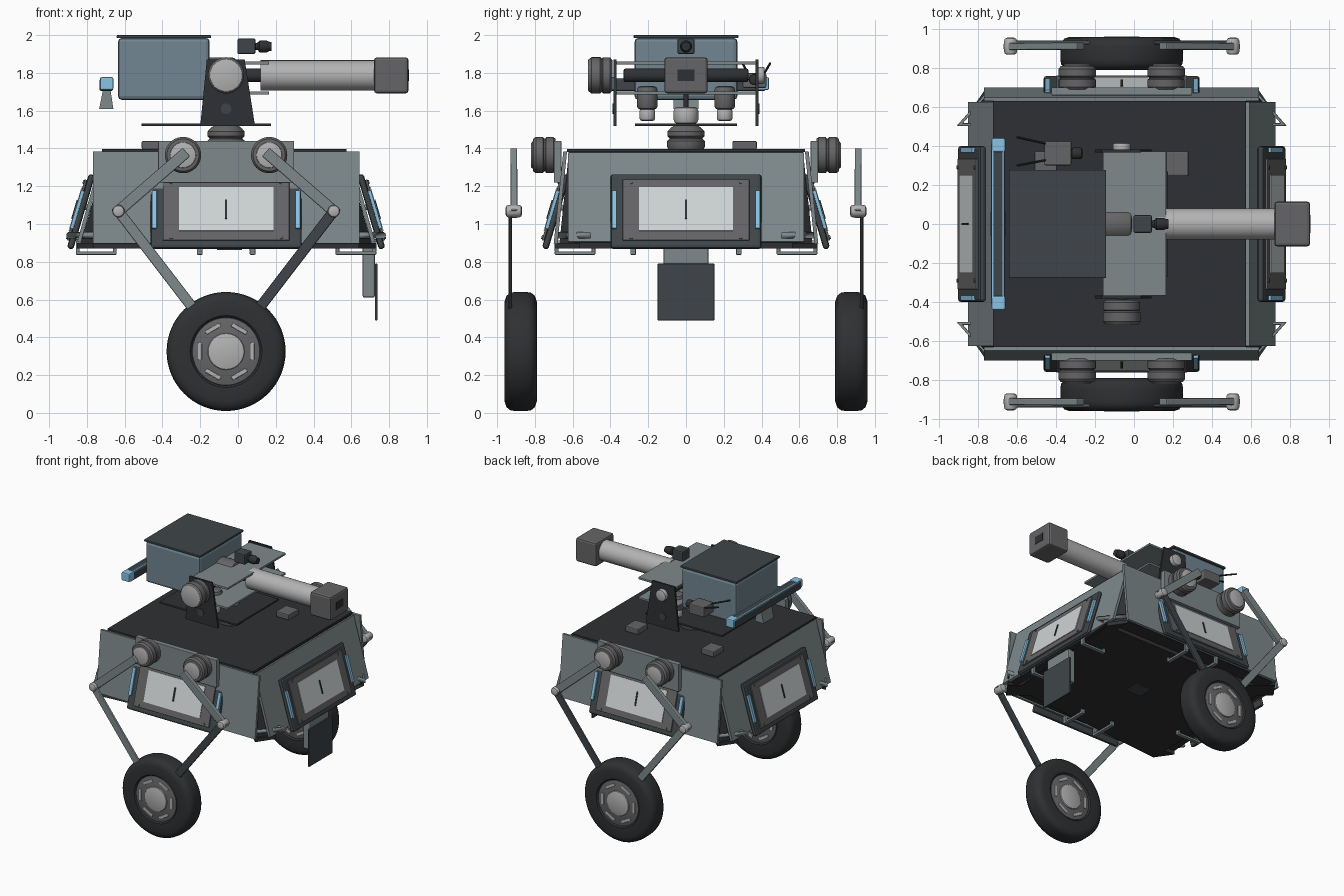
import bpy, bmesh, math
from mathutils import Vector, Matrix

if "Cube" in bpy.data.objects:
    bpy.data.objects.remove(bpy.data.objects["Cube"])

CX = -0.063          # hull, wheel and turret axis in x
V = Vector


def mat(name, c):
    m = bpy.data.materials.new(name)
    m.diffuse_color = (*c, 1)
    m.use_nodes = True
    m.node_tree.nodes["Principled BSDF"].inputs["Base Color"].default_value = m.diffuse_color
    return m


BODY = mat("body_grey", (0.21, 0.25, 0.26))
DARK = mat("dark", (0.028, 0.03, 0.033))
SLATE = mat("slate", (0.05, 0.06, 0.067))
METAL = mat("metal", (0.13, 0.13, 0.135))
LIGHT = mat("light_metal", (0.45, 0.45, 0.45))
GLASS = mat("panel_white", (0.62, 0.66, 0.66))
BLUE = mat("blue_trim", (0.25, 0.55, 0.78))
CRATE = mat("blue_grey", (0.17, 0.24, 0.29))


def finish(name, bm, m, bevel=0.0, smooth=True):
    bmesh.ops.recalc_face_normals(bm, faces=bm.faces)
    me = bpy.data.meshes.new(name)
    bm.to_mesh(me)
    bm.free()
    ob = bpy.data.objects.new(name, me)
    bpy.context.collection.objects.link(ob)
    me.materials.append(m)
    if bevel:
        b = ob.modifiers.new("bevel", "BEVEL")
        b.width, b.segments, b.limit_method = bevel, 2, "ANGLE"
    if smooth:
        bpy.context.view_layer.objects.active = ob
        ob.select_set(True)
        bpy.ops.object.shade_smooth_by_angle(angle=math.radians(35))
        ob.select_set(False)
    return ob


def box(name, lo, hi, m, bevel=0.0, mtx=None):
    lo, hi = V(lo), V(hi)
    bm = bmesh.new()
    t = Matrix.Translation((lo + hi) / 2) @ Matrix.Diagonal((*(hi - lo), 1))
    bmesh.ops.create_cube(bm, size=1, matrix=(mtx or Matrix()) @ t)
    return finish(name, bm, m, bevel, False)


def lathe(name, prof, origin, axis, m, n=40):
    """Spin (radius, height) points about an axis through origin; ends capped."""
    bm = bmesh.new()
    r = Matrix.Translation(origin) @ V(axis).to_track_quat("Z", "Y").to_matrix().to_4x4()
    rings = [[bm.verts.new(r @ V((p * math.cos(2 * math.pi * i / n), p * math.sin(2 * math.pi * i / n), h)))
              for i in range(n)] for p, h in prof]
    for a, b in zip(rings, rings[1:]):
        for i in range(n):
            bm.faces.new((a[i], a[(i + 1) % n], b[(i + 1) % n], b[i]))
    bm.faces.new(rings[0])
    bm.faces.new(rings[-1])
    return finish(name, bm, m)


def cyl(name, p0, p1, r, m, ch=0.0, n=32):
    d = V(p1) - V(p0)
    L = d.length
    prof = [(r, 0), (r, L)]
    if ch:
        prof = [(r - ch, 0), (r - ch * .3, ch * .3), (r, ch), (r, L - ch), (r - ch * .3, L - ch * .3), (r - ch, L)]
    return lathe(name, prof, p0, d, m, n)


def beam(name, p0, p1, w, t, m):
    """Flat bar between two points in an xz plane; t is its depth in y."""
    p0, p1 = V(p0), V(p1)
    d = (p1 - p0).normalized()
    y = V((0, 1, 0))
    mt = Matrix((d, y, d.cross(y))).transposed().to_4x4()
    mt.translation = p0
    return box(name, (-w * .4, -t / 2, -w / 2), ((p1 - p0).length + w * .4, t / 2, w / 2), m, 0.006, mt)


def side_frame(a, dist, z, tilt):
    """Local frame on a hull side: x along it, y up the slope, z outwards."""
    n, up = V((round(math.cos(a)), round(math.sin(a)), 0)), V((0, 0, 1))
    u = V((-n.y, n.x, 0))
    s, c = math.sin(tilt), math.cos(tilt)
    mt = Matrix((u, up * c - n * s, n * c + up * s)).transposed().to_4x4()
    mt.translation = V((CX, 0, z)) + n * dist
    return mt


def prism(name, outline, z0, z1, m):
    bm = bmesh.new()
    f = bm.faces.new([bm.verts.new((x, y, z0)) for x, y in outline])
    g = bmesh.ops.extrude_face_region(bm, geom=[f])["geom"]
    bmesh.ops.translate(bm, vec=(0, 0, z1 - z0), verts=[e for e in g if isinstance(e, bmesh.types.BMVert)])
    return finish(name, bm, m, 0, False)


# Hull core: octagonal floor rising to a rectangular roof
def octagon(x1, x2, y1, y2):
    q = [(x1, y2), (x2, y1)]
    pts = q + [(-x, y) for x, y in reversed(q)] + [(-x, -y) for x, y in q] + [(x, -y) for x, y in reversed(q)]
    return [(CX + x, y) for x, y in pts]


bm = bmesh.new()
for x, y in octagon(0.69, 0.77, 0.56, 0.67):
    bm.verts.new((x, y, 0.90))
for sx in (-1, 1):
    for sy in (-1, 1):
        bm.verts.new((CX + sx * 0.63, sy * 0.62, 1.38))
bmesh.ops.convex_hull(bm, input=bm.verts)
finish("hull_core", bm, DARK, 0, False)
prism("floor_plate", octagon(0.70, 0.79, 0.56, 0.69), 0.87, 0.90, DARK)
box("deck_plate", (-0.72, -0.63, 1.38), (0.575, 0.63, 1.397), DARK)
box("floor_hatch", (-0.11, -0.06, 0.862), (0.02, 0.06, 0.87), SLATE)

# Four sides: sloped wall, display panel and step brackets
for i in range(4):
    a = i * math.pi / 2
    end = i % 2 == 0
    w = 0.625 if end else 0.705
    top, bot = (0.645, 0.78) if end else (0.64, 0.69)
    mt = side_frame(a, (top + bot) / 2, 1.14, math.atan((bot - top) / 0.48))
    box("side_wall", (-w, -0.245, -0.01), (w, 0.245, 0.01), BODY, 0, mt)
    mt = side_frame(a, 0.785 if end else 0.705, 1.07, math.radians(16.5))
    box("panel_frame", (-0.40, -0.205, -0.035), (0.40, 0.205, 0.0), SLATE, 0.015, mt)
    box("panel_bezel", (-0.335, -0.165, 0), (0.335, 0.17, 0.012), METAL, 0.003, mt)
    box("panel_screen", (-0.25, -0.115, 0.012), (0.25, 0.125, 0.017), GLASS, 0, mt)
    box("panel_slit", (-0.006, -0.05, 0.017), (0.006, 0.055, 0.022), DARK, 0, mt)
    for s in (-1, 1):
        box("panel_light", (s * 0.38 - 0.013, -0.10, -0.02), (s * 0.38 + 0.013, 0.11, 0.014), BLUE, 0.003, mt)
        for v in (-0.15, 0.155):
            p = [mt @ V((s * 0.29, v, h)) for h in (0.01, 0.018)]
            cyl("panel_bolt", p[0], p[1], 0.01, METAL, 0, 12)
        # panel standoffs and stepped tube brackets below the hull edge
        p = [mt @ V((s * 0.21, 0.03, h)) for h in (-0.12, -0.03)]
        cyl("panel_standoff", p[0], p[1], 0.015, BODY, 0, 12)
        base = side_frame(a, 0.0, 0.0, 0.0)
        k = 0.28 if end else 0.14
        d = 0.58 if end else 0.48
        box("step_bar", (s * k - .015, 0.837, d), (s * k + .015, 0.855, d + 0.215), BODY, 0.004, base)
        for e in (d, d + 0.195):
            box("step_post", (s * k - .015, 0.85, e), (s * k + .015, 0.92, e + 0.02), BODY, 0.004, base)

# Bumper rail round the hull
cu = bpy.data.curves.new("bumper_rail", "CURVE")
cu.dimensions = "3D"
cu.bevel_depth, cu.bevel_resolution = 0.018, 3
sp = cu.splines.new("POLY")
ring = octagon(0.69, 0.83, 0.51, 0.67)
sp.points.add(len(ring) - 1)
for p, (x, y) in zip(sp.points, ring):
    p.co = (x, y, 0.94, 1)
sp.use_cyclic_u = True
cu.materials.append(BODY)
bpy.context.collection.objects.link(bpy.data.objects.new("bumper_rail", cu))

# Mud flap on the +x end
box("flap_mount", (0.66, -0.12, 0.61), (0.725, 0.12, 0.88), BODY, 0.01)
box("mud_flap", (0.725, -0.15, 0.49), (0.738, 0.15, 0.79), SLATE, 0.003)

# Wheels and folding legs, mirrored front to back
for s in (-1, 1):
    c = V((CX, s * 0.875, 0.325))
    ax = V((0, s, 0))
    half = [(0.17, 0.06), (0.19, 0.082), (0.265, 0.085), (0.295, 0.075), (0.311, 0.055), (0.315, 0.03)]
    lathe("tyre", [(r, -h) for r, h in half] + half[::-1], c, ax, DARK, 64)
    for f in (-1, 1):
        cyl("rim", c, c + ax * f * 0.076, 0.18, METAL, 0.006, 48)
        cyl("hub", c, c + ax * f * 0.086, 0.097, LIGHT, 0.008)
        for k in range(6):
            mt = Matrix.Translation(c) @ Matrix.Rotation(k * math.pi / 3, 4, "Y")
            y = s * f * 0.074
            box("rim_slot", (0.128, y - 0.008, -0.045), (0.15, y + 0.008, 0.045), LIGHT, 0.004, mt)
    y0, y1 = sorted((s * 0.66, s * 0.70))
    box("hip_plate", (CX - 0.36, y0, 1.22), (CX + 0.36, y1, 1.44), BODY, 0.003)
    for f in (-1, 1):
        hip = V((CX + f * 0.228, s * 0.69, 1.365))
        lathe("hip_motor", [(0.085, 0), (0.095, 0.012), (0.095, 0.05), (0.088, 0.055), (0.088, 0.062),
                            (0.096, 0.068), (0.096, 0.105), (0.085, 0.12), (0.07, 0.122)], hip, ax, METAL)
        cyl("hip_cap", hip + ax * 0.11, hip + ax * 0.13, 0.068, LIGHT, 0.005)
        knee = V((CX + f * 0.57, s * 0.91, 1.068))
        beam("upper_leg", (hip.x, s * 0.912, 1.365), knee, 0.06, 0.036, BODY)
        beam("lower_leg", (knee.x, s * 0.93, 1.068), (CX + f * 0.03, s * 0.93, 0.365), 0.056, 0.02,
             SLATE if f > 0 else BODY)
        cyl("knee_joint", knee - ax * 0.042, knee + ax * 0.045, 0.033, LIGHT, 0.015, 20)

# Deck boxes and turret base
for x in (-0.51, 0.165):
    box("deck_box", (x, 0.245, 1.395), (x + 0.115, 0.375, 1.44), METAL, 0.008)
lathe("turret_ring", [(0.09, 1.39), (0.1, 1.41), (0.1, 1.44), (0.088, 1.45), (0.088, 1.455), (0.098, 1.465),
                      (0.098, 1.49), (0.085, 1.505), (0.06, 1.525)], (CX, 0, 0), (0, 0, 1), METAL)
box("turret_plate", (-0.51, -0.27, 1.518), (0.175, 0.27, 1.533), DARK, 0.003)
cyl("turret_neck", (CX, 0, 1.53), (CX, 0, 1.62), 0.065, LIGHT, 0.02)
cyl("neck_pin", (CX, 0, 1.61), (CX, 0, 1.69), 0.012, DARK)
for s in (-1, 1):
    cyl("damper_foot", (CX, s * 0.205, 1.545), (CX, s * 0.205, 1.61), 0.042, LIGHT, 0.015, 24)
    cyl("damper_body", (CX, s * 0.205, 1.605), (CX, s * 0.205, 1.73), 0.055, METAL, 0.02, 24)
    # trunnion cheeks
    ch = prism("trunnion_cheek", [(-0.2, 1.52), (0.09, 1.52), (0.035, 1.872), (-0.165, 1.872)], -0.008, 0.008, DARK)
    ch.matrix_world = Matrix.Translation((0, s * 0.375, 0)) @ Matrix.Rotation(math.pi / 2, 4, "X")
    cyl("cheek_bolt", (CX, s * 0.38, 1.61), (CX, s * 0.388, 1.61), 0.028, SLATE, 0, 20)
cyl("trunnion_shaft", (CX, -0.33, 1.787), (CX, 0.33, 1.787), 0.036, DARK, 0.01)
lathe("trunnion_motor", [(0.08, 0), (0.095, 0.012), (0.095, 0.05), (0.088, 0.056), (0.096, 0.064),
                         (0.096, 0.11), (0.085, 0.125)], (CX, -0.39, 1.787), (0, -1, 0), METAL)
cyl("trunnion_cap", (CX, -0.5, 1.787), (CX, -0.518, 1.787), 0.088, LIGHT, 0.008)
cyl("trunnion_end", (CX, 0.37, 1.787), (CX, 0.415, 1.787), 0.045, LIGHT, 0.006)

# Cradle and gun
for z in (1.693, 1.852):
    box("cradle_plate", (-0.16, -0.368, z - 0.008), (0.165, 0.372, z + 0.008), BODY, 0.002)
cyl("recoil_drum", (-0.2, 0, 1.787), (-0.01, 0, 1.787), 0.095, METAL, 0.02)
cyl("breech_tube", (-0.1, 0, 1.787), (0.14, 0, 1.787), 0.036, DARK)
cyl("barrel", (0.12, 0, 1.787), (0.73, 0, 1.787), 0.08, LIGHT, 0, 48)
box("muzzle_block", (0.72, -0.115, 1.692), (0.903, 0.115, 1.882), METAL, 0.015)
box("muzzle_opening", (0.88, -0.045, 1.757), (0.906, 0.045, 1.817), DARK)

# Sight camera on top
box("sight_body", (-0.003, -0.045, 1.90), (0.092, 0.045, 1.982), SLATE, 0.008)
lathe("sight_lens", [(0.018, 0.09), (0.02, 0.105), (0.032, 0.115), (0.032, 0.15), (0.025, 0.165), (0.024, 0.178)],
      (0, 0, 1.94), (1, 0, 0), DARK, 24)

# Ammunition crate with lid
box("crate", (-0.635, -0.272, 1.657), (-0.15, 0.272, 1.985), CRATE, 0.02)
box("crate_lid", (-0.642, -0.277, 1.984), (-0.143, 0.277, 2.0), SLATE, 0.004)

# Light bar behind the crate
box("light_bar", (-0.733, -0.42, 1.703), (-0.662, 0.42, 1.77), SLATE, 0.01)
for s in (-1, 1):
    y0, y1 = sorted((s * 0.37, s * 0.44))
    box("light_bar_end", (-0.73, y0, 1.71), (-0.66, y1, 1.777), BLUE, 0.008)
for x in (-0.725, -0.67):
    box("light_strip", (x - 0.005, -0.38, 1.74), (x + 0.005, 0.38, 1.774), BLUE, 0.002)
br = prism("light_bar_foot", [(-0.735, 1.61), (-0.66, 1.61), (-0.675, 1.71), (-0.715, 1.71)], -0.065, 0.065, BODY)
br.matrix_world = Matrix.Rotation(math.pi / 2, 4, "X")

# Receiver box with lens and two aerials
box("receiver", (-0.46, 0.30, 1.72), (-0.32, 0.425, 1.80), METAL, 0.008)
cyl("receiver_lens", (-0.32, 0.362, 1.765), (-0.265, 0.362, 1.765), 0.03, DARK, 0.01, 24)
for y, e in ((0.33, 0.30), (0.41, 0.445)):
    cyl("aerial", (-0.44, y, 1.79), (-0.60, e, 1.85), 0.006, DARK, 0, 10)
